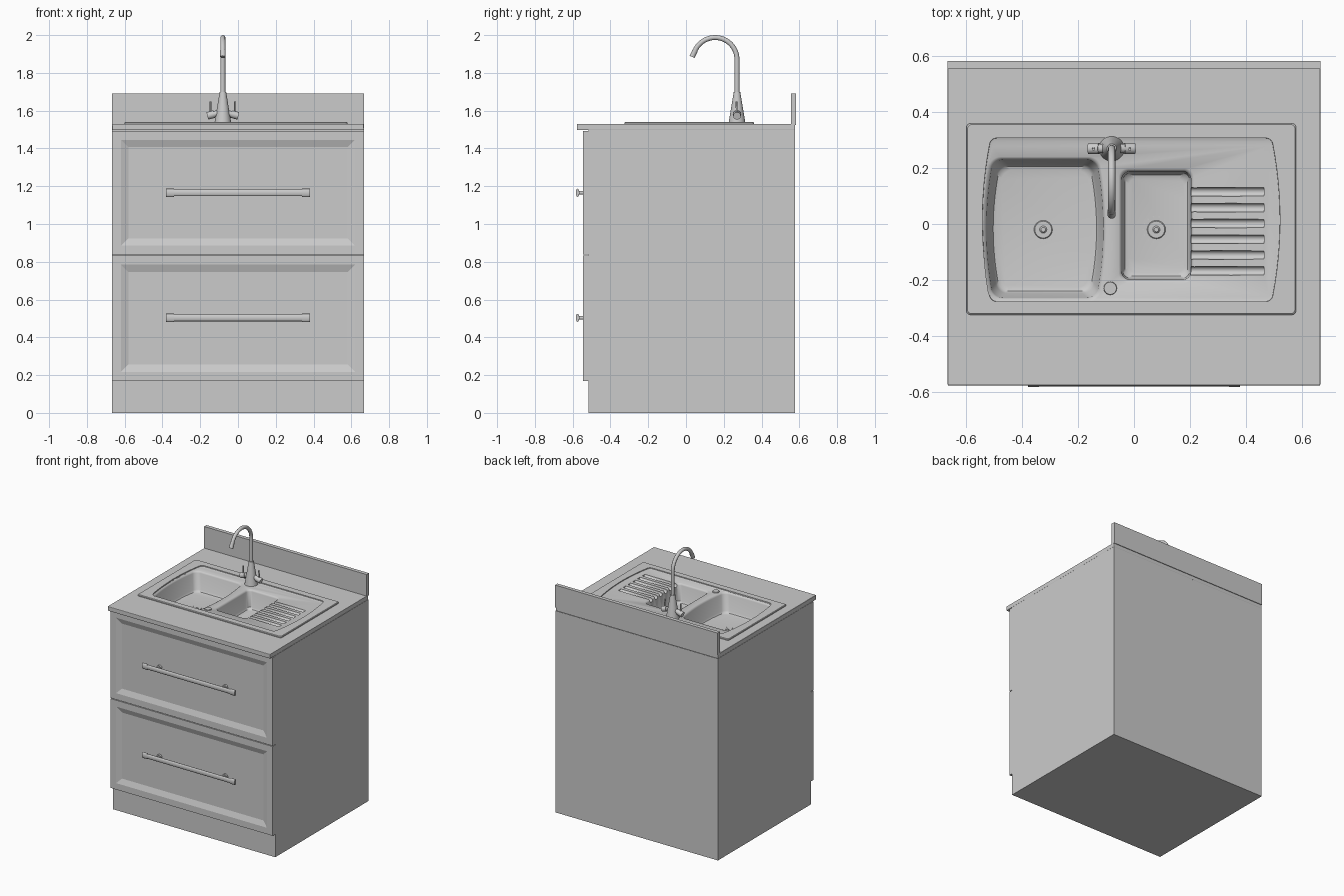
import bpy, bmesh, math
from mathutils import Vector, Matrix

if "Cube" in bpy.data.objects:
    bpy.data.objects.remove(bpy.data.objects["Cube"], do_unlink=True)

grey = bpy.data.materials.new("plain_grey")
grey.use_nodes = True
COLOUR = (0.6, 0.6, 0.6, 1)
grey.diffuse_color = COLOUR
grey.node_tree.nodes["Principled BSDF"].inputs["Base Color"].default_value = COLOUR


def finish(name, bm, smooth=None):
    bmesh.ops.recalc_face_normals(bm, faces=bm.faces)
    me = bpy.data.meshes.new(name)
    bm.to_mesh(me)
    bm.free()
    ob = bpy.data.objects.new(name, me)
    bpy.context.collection.objects.link(ob)
    me.materials.append(grey)
    if smooth:
        shade(ob, smooth)
    return ob


def activate(ob):
    bpy.ops.object.select_all(action='DESELECT')
    ob.select_set(True)
    bpy.context.view_layer.objects.active = ob


def shade(ob, angle):
    activate(ob)
    bpy.ops.object.shade_smooth_by_angle(angle=math.radians(angle))


def box(name, x0, x1, y0, y1, z0, z1):
    bm = bmesh.new()
    size = Matrix.Diagonal((x1 - x0, y1 - y0, z1 - z0, 1))
    centre = Matrix.Translation(((x0 + x1) / 2, (y0 + y1) / 2, (z0 + z1) / 2))
    bmesh.ops.create_cube(bm, size=1, matrix=centre @ size)
    return finish(name, bm)


def rod(name, a, b, r1, r2=None, sides=24, squash=1.0):
    """Cylinder or cone from a to b; squash flattens it along y."""
    a, b = Vector(a), Vector(b)
    turn = (b - a).to_track_quat('Z', 'Y').to_matrix().to_4x4()
    flat = Matrix.Diagonal((1, squash, 1, 1))
    bm = bmesh.new()
    bmesh.ops.create_cone(bm, cap_ends=True, segments=sides, radius1=r1,
                          radius2=r1 if r2 is None else r2, depth=(b - a).length,
                          matrix=Matrix.Translation((a + b) / 2) @ flat @ turn)
    return finish(name, bm, 40)


def outline(x0, x1, y0, y1, r, bulge, inset, z):
    """Rounded rectangle whose short sides bow outwards."""
    cx, cy = (x0 + x1) / 2, (y0 + y1) / 2
    hx, hy = (x1 - x0) / 2 - inset, (y1 - y0) / 2 - inset
    pts = []
    for k, (sx, sy) in enumerate(((1, 1), (-1, 1), (-1, -1), (1, -1))):
        for i in range(9):
            t = (k + i / 8) * math.pi / 2
            pts.append((sx * (hx - r) + r * math.cos(t), sy * (hy - r) + r * math.sin(t)))
        if k in (0, 2):
            continue
        for i in range(1, 12):      # points along the bowed side
            pts.append((sx * hx, sy * (hy - r) * (1 - i / 6)))
    return [Vector((cx + u + math.copysign(bulge * (1 - (v / hy) ** 2), u), cy + v, z))
            for u, v in pts]


def loft(name, rect, r, bulge, levels):
    bm = bmesh.new()
    rings = [[bm.verts.new(p) for p in outline(*rect, r, bulge, inset, z)]
             for inset, z in levels]
    for a, b in zip(rings, rings[1:]):
        for i in range(len(a)):
            j = (i + 1) % len(a)
            bm.faces.new((a[i], a[j], b[j], b[i]))
    bm.faces.new(rings[0])
    bm.faces.new(rings[-1])
    return finish(name, bm)


def cut(target, cutter, keep=False):
    mod = target.modifiers.new("cut", 'BOOLEAN')
    mod.operation, mod.solver, mod.object = 'DIFFERENCE', 'EXACT', cutter
    activate(target)
    bpy.ops.object.modifier_apply(modifier=mod.name)
    if not keep:
        bpy.data.objects.remove(cutter, do_unlink=True)


# Cabinet, worktop and splashback
W, TOP, RIM = 0.667, 1.53, 1.54
FLOOR = TOP - 0.14
cabinet = box("cabinet_body", -W, W, -0.515, 0.578, 0, 1.497)
worktop = box("worktop", -W, W, -0.578, 0.578, 1.497, TOP)
pocket = box("sink_pocket", -0.58, 0.56, -0.305, 0.34, FLOOR - 0.03, 1.6)
cut(cabinet, pocket, keep=True)
cut(worktop, pocket)
bevel = worktop.modifiers.new("soft_edge", 'BEVEL')
bevel.width, bevel.segments = 0.004, 2
box("splashback", -W, W, 0.555, 0.583, TOP - 0.005, 1.69)

# Drawer fronts with recessed panels, and their bar handles
for label, z0, z1, zh in (("lower", 0.17, 0.833, 0.503), ("upper", 0.838, 1.493, 1.165)):
    front = box(label + "_drawer_front", -W, W, -0.545, -0.515, z0, z1)
    bm = bmesh.new()
    bm.from_mesh(front.data)
    face = min(bm.faces, key=lambda f: f.calc_center_median().y)
    bmesh.ops.inset_region(bm, faces=[face], thickness=0.067)
    bmesh.ops.inset_region(bm, faces=[face], thickness=0.055, depth=-0.014)
    bm.to_mesh(front.data)
    bm.free()
    rod(label + "_handle_bar", (-0.36, -0.574, zh), (0.36, -0.574, zh), 0.018, squash=0.45)
    for s, side in ((1, "left"), (-1, "right")):
        name = f"{label}_handle_{side}"
        rod(name + "_cap", (s * 0.34, -0.574, zh), (s * 0.38, -0.574, zh), 0.022, squash=0.42)
        rod(name + "_post", (s * 0.27, -0.57, zh), (s * 0.27, -0.53, zh), 0.009)
        rod(name + "_foot", (s * 0.27, -0.545, zh), (s * 0.27, -0.53, zh), 0.018)

# Sink: a block with the tray, bowls and drainer grooves cut out
sink = loft("sink", (-0.6, 0.58, -0.325, 0.36), 0.015, 0,
            [(0.025, FLOOR - 0.02), (0.025, TOP - 0.002), (0, TOP - 0.002),
             (0, RIM - 0.004), (0.004, RIM)])
TRAY = RIM - 0.009
cut(sink, loft("tray_cutter", (-0.515, 0.495, -0.28, 0.31), 0.02, 0.03,
               [(0.012, TRAY), (0.003, TRAY + 0.003), (0, RIM + 0.02)]))


def bowl(name, rect, r, bulge, slope):
    levels = [(slope + 0.02, FLOOR), (slope + 0.008, FLOOR + 0.004), (slope, FLOOR + 0.016),
              (0.006, TRAY - 0.012), (0.002, TRAY - 0.004), (-0.006, TRAY + 0.001),
              (-0.006, RIM + 0.03)]
    cut(sink, loft(name, rect, r, bulge, levels))


bowl("large_bowl_cutter", (-0.51, -0.128, -0.27, 0.236), 0.035, 0.024, 0.022)
bowl("small_bowl_cutter", (-0.05, 0.21, -0.205, 0.194), 0.03, 0, 0.01)
for i in range(6):
    y = 0.115 - i * 0.0565
    cut(sink, rod("groove_cutter", (0.19, y, TRAY - 0.008), (0.465, y, TRAY + 0.006),
                  0.016, sides=16))
shade(sink, 35)

# Drains with a ring of small holes
for label, x in (("large", -0.325), ("small", 0.08)):
    rod(label + "_drain_ring", (x, -0.02, FLOOR - 0.002), (x, -0.02, FLOOR + 0.003), 0.035, 0.03)
    rod(label + "_drain_plug", (x, -0.02, FLOOR), (x, -0.02, FLOOR + 0.008), 0.016, 0.008)
    for i in range(14):
        t = i * math.tau / 14
        px, py = x + 0.047 * math.cos(t), -0.02 + 0.047 * math.sin(t)
        rod(label + "_drain_stud", (px, py, FLOOR - 0.002), (px, py, FLOOR + 0.001), 0.003, sides=6)
rod("plug_control", (-0.085, -0.23, TRAY - 0.002), (-0.085, -0.23, TRAY + 0.006), 0.024, 0.022)

# Tap: tapered base, swan-neck spout and two lever valves
TX, TY = -0.08, 0.27
rod("tap_base", (TX, TY, TRAY), (TX, TY, 1.70), 0.045, 0.017, sides=32)
curve = bpy.data.curves.new("tap_spout", 'CURVE')
curve.dimensions, curve.bevel_depth, curve.bevel_resolution = '3D', 0.013, 4
curve.use_fill_caps = True
R, CZ = 0.116, 1.871
path = [Vector((TX, TY, 1.68))]
for i in range(25):
    t = math.radians(i * 158 / 24)
    path.append(Vector((TX, TY - R + R * math.cos(t), CZ + R * math.sin(t))))
spline = curve.splines.new('POLY')
spline.points.add(len(path) - 1)
for p, co in zip(spline.points, path):
    p.co = (*co, 1)
spout = bpy.data.objects.new("tap_spout", curve)
bpy.context.collection.objects.link(spout)
curve.materials.append(grey)
activate(spout)
bpy.ops.object.convert(target='MESH')
shade(bpy.context.object, 40)
tip = path[-1]
way = (path[-1] - path[-2]).normalized()
rod("tap_nozzle", tip - way * 0.005, tip + way * 0.033, 0.0145)
for s, side in ((1, "left"), (-1, "right")):
    rod(f"tap_{side}_valve", (TX + s * 0.01, TY, 1.592), (TX + s * 0.05, TY, 1.58), 0.016)
    rod(f"tap_{side}_knob", (TX + s * 0.045, TY, 1.582), (TX + s * 0.082, TY, 1.572), 0.02)
    rod(f"tap_{side}_lever", (TX + s * 0.065, TY, 1.575), (TX + s * 0.065, TY - 0.003, 1.648),
        0.005, sides=12)
